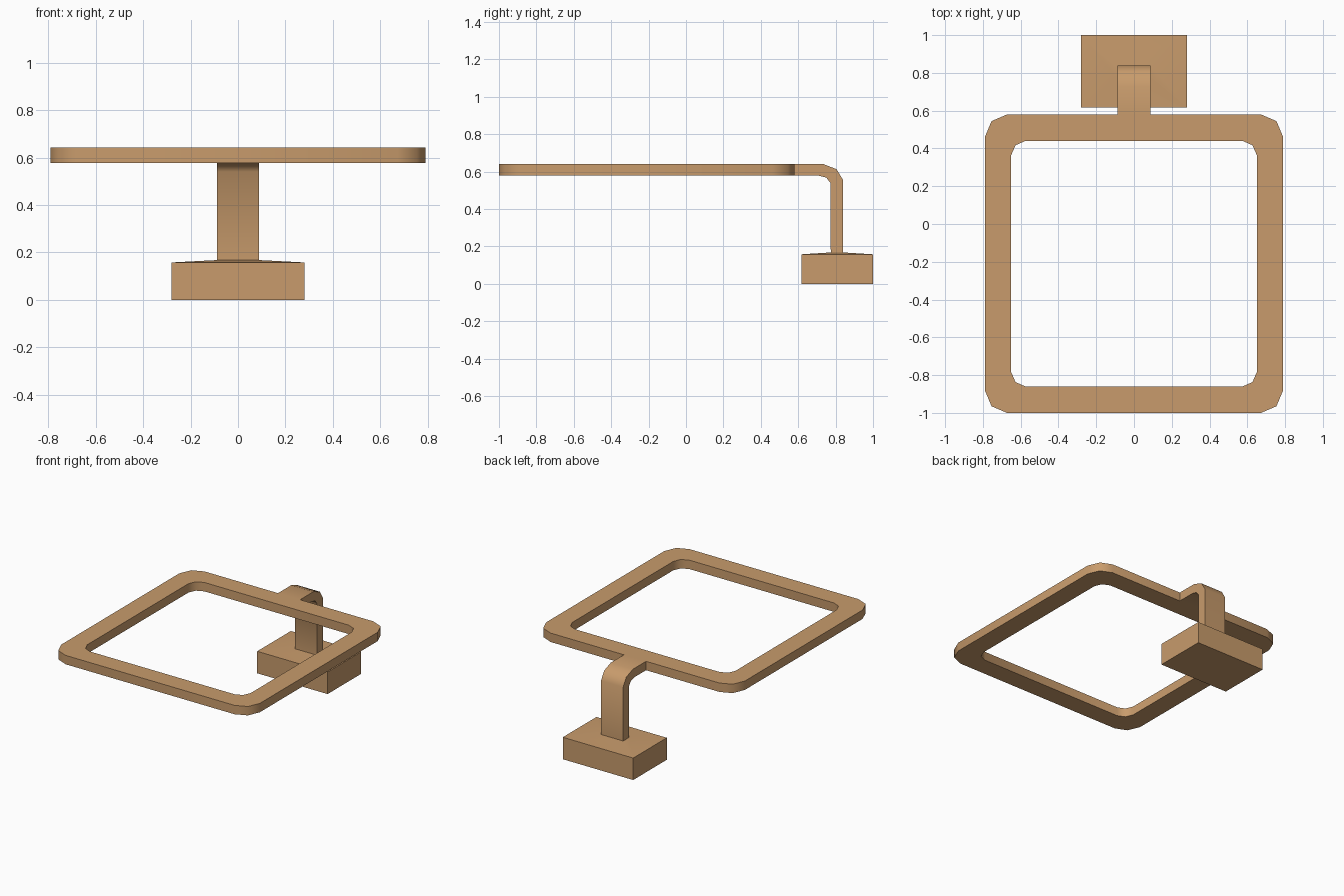
import bpy, bmesh, math

if "Cube" in bpy.data.objects:
    bpy.data.objects.remove(bpy.data.objects["Cube"])

mat = bpy.data.materials.new("tan")
mat.diffuse_color = (0.58, 0.33, 0.15, 1)
mat.use_nodes = True
mat.node_tree.nodes["Principled BSDF"].inputs["Base Color"].default_value = mat.diffuse_color


def loft(name, sections, closed=False, cap_start=False):
    """Skin a row of four-point sections into one mesh."""
    bm = bmesh.new()
    rows = [[bm.verts.new(p) for p in s] for s in sections]
    pairs = list(zip(rows, rows[1:]))
    if closed:
        pairs.append((rows[-1], rows[0]))
    for a, b in pairs:
        for i in range(4):
            j = (i + 1) % 4
            bm.faces.new((a[i], a[j], b[j], b[i]))
    if cap_start:
        bm.faces.new(rows[0])
    bmesh.ops.recalc_face_normals(bm, faces=bm.faces)
    me = bpy.data.meshes.new(name)
    bm.to_mesh(me)
    bm.free()
    for p in me.polygons:
        p.use_smooth = True
    me.set_sharp_from_angle(angle=math.radians(50))
    me.materials.append(mat)
    ob = bpy.data.objects.new(name, me)
    bpy.context.collection.objects.link(ob)
    return ob


def rect(x, y0, y1, z):
    return [(-x, y0, z), (x, y0, z), (x, y1, z), (-x, y1, z)]


# Flat frame: one corner's outer/inner points, mirrored around the centre
YC, Z0, Z1 = -0.21, 0.578, 0.642
corner = [((0.79, 0.67), (0.65, 0.575)),
          ((0.754, 0.755), (0.627, 0.627)),
          ((0.672, 0.79), (0.575, 0.65))]
frame = []
for sx, sy in ((1, 1), (-1, 1), (-1, -1), (1, -1)):
    pts = corner if sx * sy > 0 else corner[::-1]
    for (ox, oy), (ix, iy) in pts:
        o, i = (sx * ox, YC + sy * oy), (sx * ix, YC + sy * iy)
        frame.append([(*o, Z0), (*o, Z1), (*i, Z1), (*i, Z0)])
loft("frame", frame, closed=True)

# Bent arm: outer and inner side points from the frame down to the base
W = 0.088
outer = [(0.58, Z1), (0.73, Z1), (0.805, 0.613), (0.84, 0.555), (0.84, 0.168)]
inner = [(0.58, Z0), (0.71, Z0), (0.75, 0.568), (0.772, 0.54), (0.774, 0.168)]
loft("arm", [[(-W, *o), (W, *o), (W, *i), (-W, *i)]
             for o, i in zip(outer, inner)])

# Base block, its top rising slightly to the foot of the arm
loft("base", [rect(0.28, 0.618, 1.0, 0), rect(0.28, 0.618, 1.0, 0.158),
              rect(W, 0.774, 0.84, 0.168)], cap_start=True)
